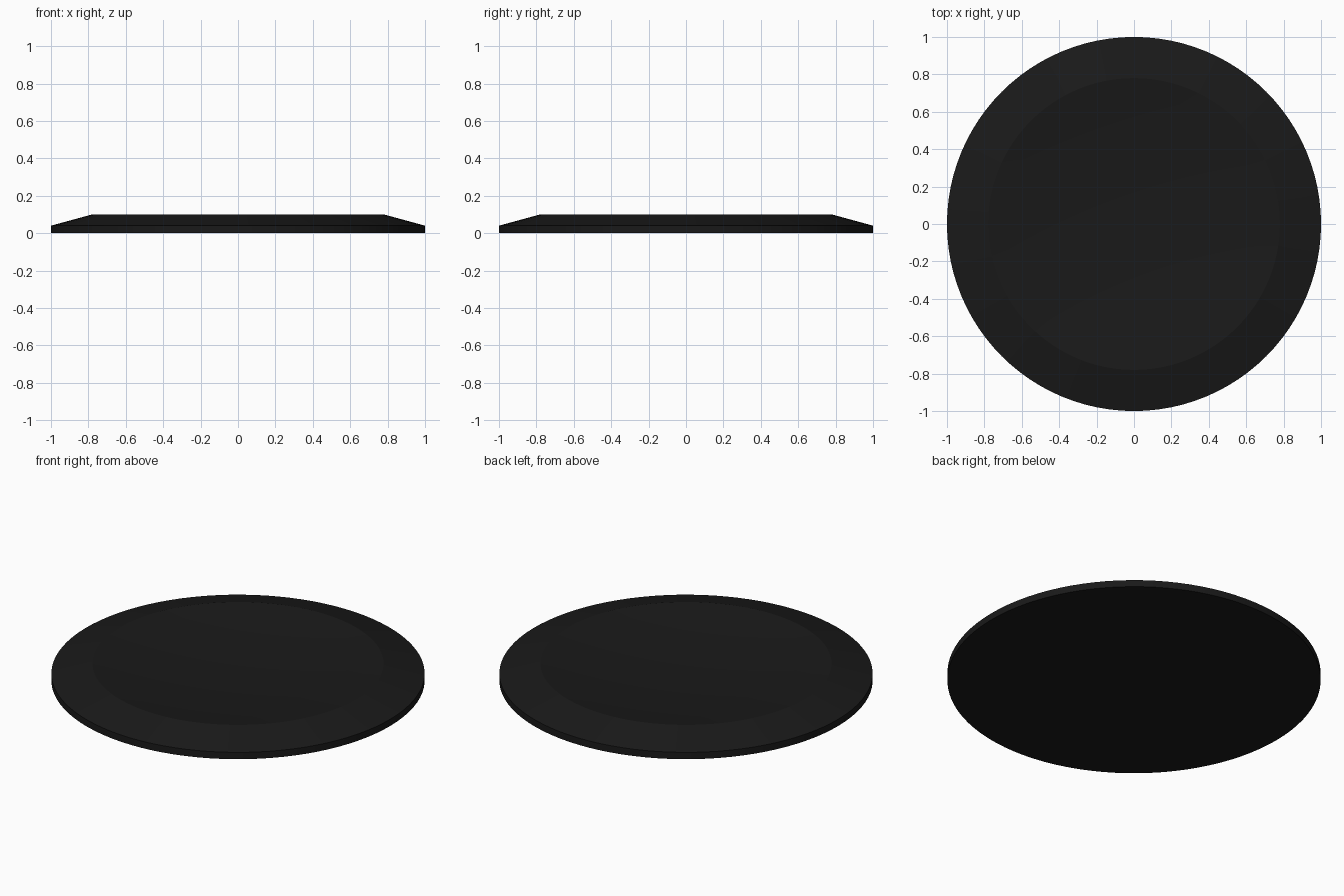
import bpy, bmesh, math

if "Cube" in bpy.data.objects:
    bpy.data.objects.remove(bpy.data.objects["Cube"])

SEGMENTS = 96

# Half profile of the plate: flat base, short rim wall, sloping lip, shallow dish
DISH_R, DISH_TOP, DISH_DEPTH = 0.78, 0.10, 0.055
profile = [(0, 0), (1, 0), (1, 0.04)]
for i in range(8, -1, -1):
    r = DISH_R * i / 8
    profile.append((r, DISH_TOP - DISH_DEPTH * (1 - (r / DISH_R) ** 2)))

# Spin the profile round the z axis
bm = bmesh.new()
verts = [bm.verts.new((r, 0, z)) for r, z in profile]
edges = [bm.edges.new(pair) for pair in zip(verts, verts[1:])]
bmesh.ops.spin(bm, geom=verts + edges, cent=(0, 0, 0), axis=(0, 0, 1),
               angle=math.tau, steps=SEGMENTS)
bmesh.ops.remove_doubles(bm, verts=bm.verts, dist=1e-4)
bmesh.ops.recalc_face_normals(bm, faces=bm.faces)
mesh = bpy.data.meshes.new("dish")
bm.to_mesh(mesh)
bm.free()

dish = bpy.data.objects.new("dish", mesh)
bpy.context.collection.objects.link(dish)

# Near-black finish
black = bpy.data.materials.new("black")
black.diffuse_color = (0.01, 0.01, 0.01, 1)
black.use_nodes = True
black.node_tree.nodes["Principled BSDF"].inputs["Base Color"].default_value = black.diffuse_color
mesh.materials.append(black)

# Smooth surfaces with sharp rim edges
bpy.context.view_layer.objects.active = dish
dish.select_set(True)
bpy.ops.object.shade_smooth_by_angle(angle=math.radians(12))
